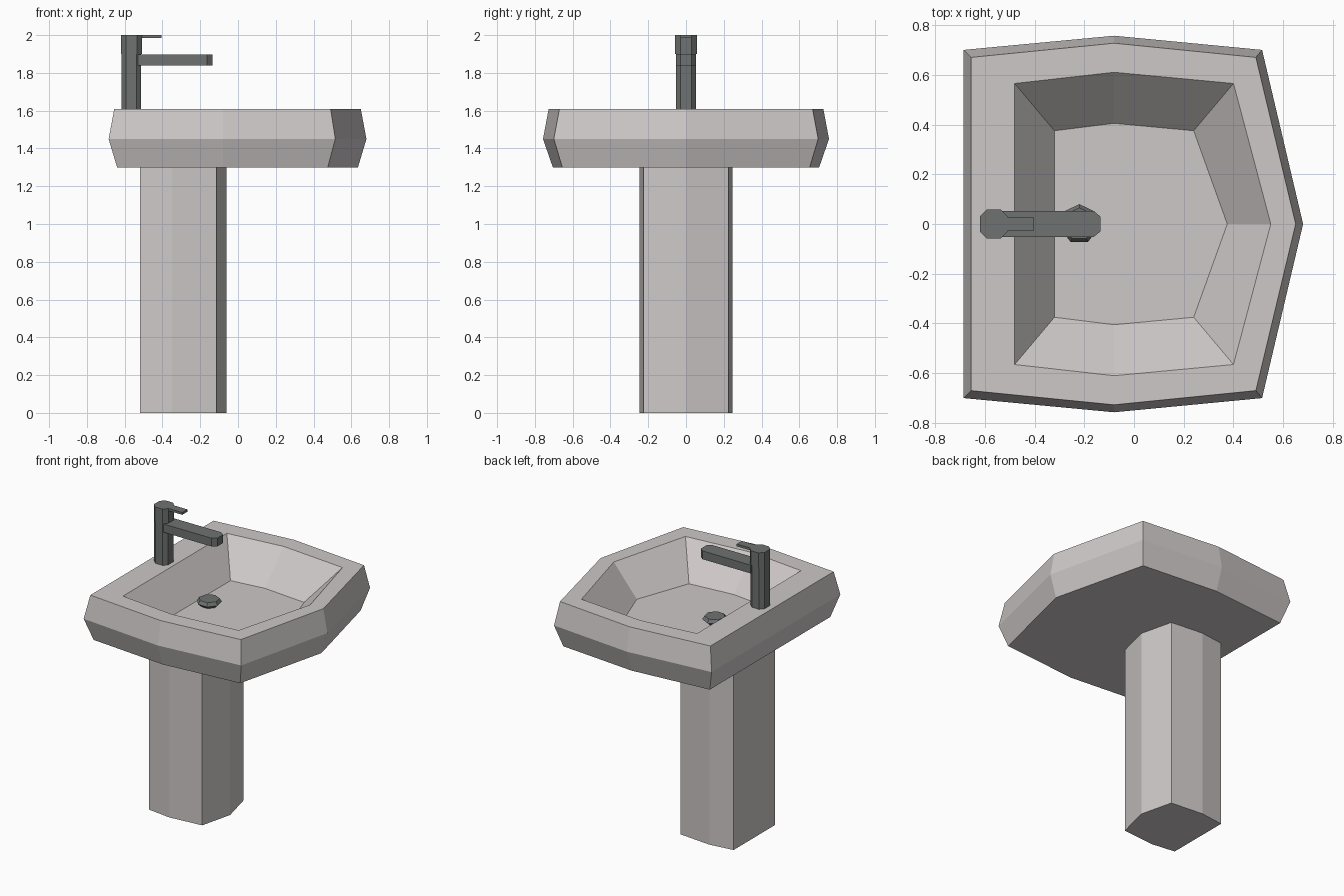
import bpy, math

if "Cube" in bpy.data.objects:
    bpy.data.objects.remove(bpy.data.objects["Cube"])


def material(name, color):
    m = bpy.data.materials.new(name)
    m.diffuse_color = color
    m.use_nodes = True
    m.node_tree.nodes["Principled BSDF"].inputs["Base Color"].default_value = m.diffuse_color
    return m


ceramic = material("ceramic", (0.62, 0.58, 0.58, 1))
metal = material("dark_metal", (0.16, 0.17, 0.17, 1))


def mirrored(half):
    """Close a half outline (y >= 0, back to front) by mirroring it over y = 0."""
    return [(x, -y) for x, y in half] + [(x, y) for x, y in reversed(half) if y > 0]


def loft(name, rings, mat):
    """Stack (outline, z) rings into a closed solid with flat end caps."""
    n = len(rings[0][0])
    verts = [(x, y, z) for outline, z in rings for x, y in outline]
    faces = [tuple(reversed(range(n)))]
    for r in range(len(rings) - 1):
        for i in range(n):
            a, b = r * n + i, r * n + (i + 1) % n
            faces.append((a, b, b + n, a + n))
    faces.append(tuple(range(len(verts) - n, len(verts))))
    mesh = bpy.data.meshes.new(name)
    mesh.from_pydata(verts, [], faces)
    mesh.materials.append(mat)
    obj = bpy.data.objects.new(name, mesh)
    bpy.context.collection.objects.link(obj)
    return obj


def prism(name, half, z0, z1, mat):
    outline = mirrored(half)
    return loft(name, [(outline, z0), (outline, z1)], mat)


# Basin: underside, widest belt, rim, inner rim, bowl floor
basin_rings = [
    ([(-0.64, 0.655), (-0.08, 0.705), (0.475, 0.655), (0.635, 0)], 1.30),
    ([(-0.685, 0.70), (-0.08, 0.757), (0.515, 0.70), (0.68, 0)], 1.45),
    ([(-0.655, 0.67), (-0.08, 0.727), (0.49, 0.67), (0.65, 0)], 1.61),
    ([(-0.48, 0.565), (-0.08, 0.61), (0.40, 0.565), (0.55, 0)], 1.61),
    ([(-0.32, 0.375), (-0.08, 0.405), (0.24, 0.375), (0.375, 0)], 1.40),
]
loft("basin", [(mirrored(h), z) for h, z in basin_rings], ceramic)

# Pedestal
prism("pedestal", [(-0.52, 0.225), (-0.35, 0.247), (-0.115, 0.225), (-0.06, 0)],
      0, 1.30, ceramic)

# Tap: column, cap, spout and lever
prism("tap_column", [(-0.617, 0.03), (-0.592, 0.053), (-0.538, 0.053), (-0.513, 0.03)],
      1.61, 1.90, metal)
prism("tap_cap", [(-0.62, 0.03), (-0.592, 0.058), (-0.535, 0.058), (-0.508, 0.03)],
      1.90, 2.00, metal)
prism("tap_spout", [(-0.53, 0.053), (-0.163, 0.053), (-0.135, 0.03)],
      1.84, 1.897, metal)
prism("tap_lever", [(-0.52, 0.028), (-0.405, 0.028)], 1.984, 2.00, metal)


# Drain plug: seven-sided button with bevelled rims
def heptagon(r):
    return [(-0.22 + r * math.cos(math.pi / 2 + k * math.tau / 7),
             r * math.sin(math.pi / 2 + k * math.tau / 7)) for k in range(7)]


loft("drain_plug", [(heptagon(r), z) for r, z in
                    ((0.05, 1.40), (0.08, 1.425), (0.065, 1.447))], metal)
